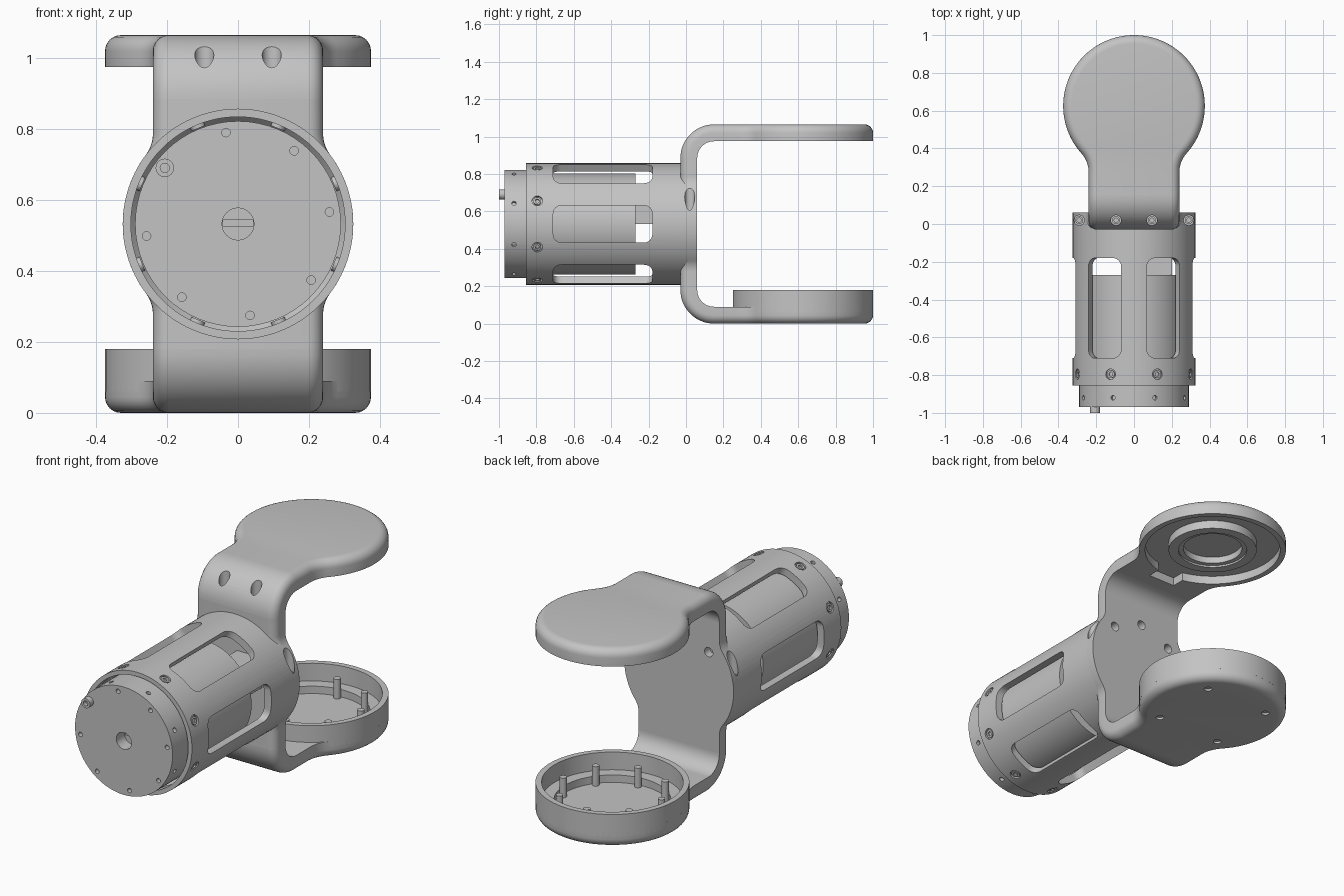
import bpy, bmesh
from math import sin, cos, pi, sqrt, atan2, radians
from mathutils import Matrix, Vector

cube = bpy.data.objects.get("Cube")
if cube:
    bpy.data.objects.remove(cube, do_unlink=True)

TONE = (0.55, 0.55, 0.55, 1)
grey = bpy.data.materials.new("plain_grey")
grey.use_nodes = True
grey.diffuse_color = TONE
grey.node_tree.nodes["Principled BSDF"].inputs["Base Color"].default_value = TONE

H = 1.065            # full height
C = H / 2            # height of the barrel axis
T, W, R = 0.09, 0.24, 0.045   # strap thickness, half width, edge rounding
POD_Y, POD_R = 0.625, 0.375
BEND_Y, BEND_Z = 0.15, H - 0.18
FLIP = Matrix.Translation((0, 0, H)) @ Matrix.Scale(-1, 4, (0, 0, 1))
FRONT, UP = Vector((0, -1, 0)), Vector((0, 0, 1))
parts = []


def along(loc, axis):
    """Frame at loc whose local z points along axis."""
    return Matrix.Translation(loc) @ Vector(axis).to_track_quat('Z', 'Y').to_matrix().to_4x4()


def radial(deg, y, r):
    """Frame on the barrel pointing outwards, local x along the barrel."""
    a = radians(deg)
    d = Vector((sin(a), 0, cos(a)))
    x = Vector((0, 1, 0))
    m = Matrix((x, d.cross(x), d)).transposed().to_4x4()
    return Matrix.Translation(Vector((0, y, C)) + d * r) @ m


def merge(bm, piece, mat):
    """Place a finished piece into bm."""
    bmesh.ops.transform(piece, matrix=mat, verts=piece.verts)
    me = bpy.data.meshes.new("piece")
    piece.to_mesh(me)
    piece.free()
    bm.from_mesh(me)
    bpy.data.meshes.remove(me)


def lathe(bm, profile, mat, segs=64):
    """Revolve a closed (radius, height) profile about the local z axis."""
    piece = bmesh.new()
    vs = [piece.verts.new((r, 0, h)) for r, h in profile]
    es = [piece.edges.new((a, b)) for a, b in zip(vs, vs[1:] + vs[:1])
          if a.co.x > 0 or b.co.x > 0]
    bmesh.ops.spin(piece, geom=vs + es, axis=UP, cent=(0, 0, 0),
                   dvec=(0, 0, 0), angle=2 * pi, steps=segs)
    bmesh.ops.remove_doubles(piece, verts=piece.verts, dist=1e-5)
    merge(bm, piece, mat)


def rod(bm, r, h0, h1, mat, segs=24):
    lathe(bm, [(0, h0), (r, h0), (r, h1), (0, h1)], mat, segs)


def box(bm, size, mat, rounding=0):
    piece = bmesh.new()
    bmesh.ops.create_cube(piece, size=1, matrix=Matrix.Diagonal((*size, 1)))
    if rounding:
        edges = [e for e in piece.edges if abs(e.verts[0].co.z - e.verts[1].co.z) > 1e-4]
        bmesh.ops.bevel(piece, geom=edges, offset=rounding, segments=6,
                        profile=0.5, affect='EDGES')
    merge(bm, piece, mat)


def loft(rings):
    bm = bmesh.new()
    rows = [[bm.verts.new(p) for p in ring] for ring in rings]
    n = len(rows[0])
    for a, b in zip(rows, rows[1:]):
        for i in range(n):
            bm.faces.new((a[i], a[(i + 1) % n], b[(i + 1) % n], b[i]))
    bm.faces.new(rows[0])
    bm.faces.new(rows[-1][::-1])
    return bm


def make(name, bm):
    bmesh.ops.recalc_face_normals(bm, faces=bm.faces)
    me = bpy.data.meshes.new(name)
    bm.to_mesh(me)
    bm.free()
    me.materials.append(grey)
    ob = bpy.data.objects.new(name, me)
    bpy.context.collection.objects.link(ob)
    return ob


def add(name, bm, cutter=None, mat=Matrix()):
    """Turn a bmesh into an object, optionally cutting another bmesh out of it."""
    bmesh.ops.transform(bm, matrix=mat, verts=bm.verts)
    ob = make(name, bm)
    if cutter:
        tool = make("cutter", cutter)
        tool.hide_render = True
        mod = ob.modifiers.new("cut", 'BOOLEAN')
        mod.operation, mod.solver, mod.object = 'DIFFERENCE', 'EXACT', tool
        mod.use_self = True
        bpy.context.view_layer.update()
        dg = bpy.context.evaluated_depsgraph_get()
        me = bpy.data.meshes.new_from_object(ob.evaluated_get(dg))
        ob.modifiers.clear()
        ob.data = me
        bpy.data.objects.remove(tool, do_unlink=True)
    parts.append(ob)


def neck(radius, fillet, centre, d, start, end, steps=28):
    """Half outline: straight strap, concave fillet, then round head, inset by d."""
    dx = W + fillet
    yc = centre - sqrt((radius + fillet) ** 2 - dx ** 2)
    a = atan2(centre - yc, -dx)
    pts = [(W - d, start)]
    for i in range(9):
        t = pi + (a - pi) * i / 8
        pts.append((dx + (fillet + d) * cos(t), yc + (fillet + d) * sin(t)))
    for i in range(1, steps + 1):
        t = (a - pi) + (end - a + pi) * i / steps
        pts.append(((radius - d) * cos(t), centre + (radius - d) * sin(t)))
    return pts


# strap layers: height through the thickness and edge inset
LAYERS = [(0, 0)] + [(T - R + R * sin(i * pi / 12), R - R * cos(i * pi / 12)) for i in range(7)]


def pod():
    rings = []
    for h, d in LAYERS:
        q = neck(POD_R, 0.15, POD_Y, d, BEND_Y, pi / 2)
        q += [(-x, y) for x, y in q[-2::-1]]
        rings.append([(x, y, H - T + h) for x, y in q])
    return loft(rings)


def bend():
    section = [(W - d, T + h) for h, d in LAYERS]
    section += [(-x, r) for x, r in section[::-1]]
    angles = [i * pi / 32 for i in range(17)]
    return loft([[(x, BEND_Y - r * sin(t), BEND_Z + r * cos(t)) for x, r in section]
                 for t in angles])


def back_holes():
    """Three screw holes in the back face and two upright ones at the sides."""
    bm = bmesh.new()
    for a in (-45, 0, 45):
        p = Vector((0.25 * sin(radians(a)), 0.015, C + 0.25 * cos(radians(a))))
        rod(bm, 0.025, 0, 0.1, along(p, -FRONT))
    for x in (-0.29, 0.29):
        rod(bm, 0.027, 0.58, 0.85, along((x, 0.02, 0), UP))
    return bm


# back plate joining both straps
rings = []
for h, d in LAYERS:
    q = neck(0.325, 0.1, 0, d, C - BEND_Z, 0, 12)
    q += [(x, -y) for x, y in q[-2::-1]]
    q += [(-x, y) for x, y in q[::-1]]
    rings.append([(x, 0.06 - h, C + y) for x, y in q])
add("back_plate", loft(rings), back_holes())

# bends, the upper one with two upright screw holes
cut = bmesh.new()
for x in (-0.095, 0.095):
    rod(cut, 0.027, 0.91, 1.2, along((x, 0.02, 0), UP))
add("upper_bend", bend(), cut)
add("lower_bend", bend(), mat=FLIP)

# upper pod with a hollow underside, wiring channel and bearing ring
POD = Matrix.Translation((0, POD_Y, 0))
cut = bmesh.new()
rod(cut, 0.345, 0.9, 1.02, POD, 96)
box(cut, (0.16, 0.2, 0.12), Matrix.Translation((0, 0.32, 0.96)))
add("upper_pod", pod(), cut)
bm = bmesh.new()
lathe(bm, [(0.15, 1.03), (0.15, 0.985), (0.175, 0.985), (0.175, 0.975),
           (0.225, 0.975), (0.225, 1.03)], POD)
add("bearing_ring", bm)

# lower pod: floor, cup wall, ledge and pegs
cut = bmesh.new()
rod(cut, 0.345, 0.045, 0.3, POD, 96)
for i in range(4):
    a = radians(45 + 90 * i)
    rod(cut, 0.02, -0.1, 0.012, POD @ Matrix.Translation((0.27 * cos(a), 0.27 * sin(a), 0)), 16)
add("lower_pod", pod(), cut, FLIP)
bm = bmesh.new()
lathe(bm, [(0.345, 0.06), (0.375, 0.06), (0.375, 0.18), (0.345, 0.18)], POD, 96)
add("cup_wall", bm)
bm = bmesh.new()
lathe(bm, [(0.285, 0.04), (0.348, 0.04), (0.348, 0.085), (0.285, 0.085)], POD)
add("cup_ledge", bm)
bm = bmesh.new()
for i in range(8):
    a = radians(7.5 + 45 * i)
    rod(bm, 0.018, 0.04, 0.15, POD @ Matrix.Translation((0.27 * cos(a), 0.27 * sin(a), 0)), 16)
add("cup_pegs", bm)

# barrel housing with six windows and a ring of screw holes
AXIS = along((0, 0, C), FRONT)
bm = bmesh.new()
lathe(bm, [(0, -0.06), (0.325, -0.06), (0.325, 0.855), (0.302, 0.855), (0.302, 0.8),
           (0.285, 0.78), (0.285, 0.08), (0, 0.08)], AXIS, 96)
cut = back_holes()
for i in range(6):
    box(cut, (0.53, 0.2, 0.2), radial(30 + 60 * i, -0.445, 0.3), 0.045)
for i in range(8):
    rod(cut, 0.028, -0.012, 0.1, radial(22.5 + 45 * i, -0.795, 0.325))
add("barrel", bm, cut)

# front cap with its holes
bm = bmesh.new()
rod(bm, 0.29, 0.79, 0.97, AXIS, 64)
cut = bmesh.new()
rod(cut, 0.045, 0.9, 1.1, AXIS, 32)
box(cut, (0.084, 0.06, 0.016), Matrix.Translation((0, -0.89, C + 0.003)))
for i in range(8):
    a = radians(7.5 + 45 * i)
    rod(cut, 0.012, 0.945, 1.1, along((0.26 * cos(a), 0, C + 0.26 * sin(a)), FRONT)
        @ Matrix.Identity(4), 16)
    rod(cut, 0.012, -0.02, 0.1, radial(22.5 + 45 * i, -0.92, 0.29), 16)
add("front_cap", bm, cut)

# inner motor and circuit block
bm = bmesh.new()
rod(bm, 0.27, 0.27, 0.8, AXIS, 64)
add("motor", bm)
bm = bmesh.new()
box(bm, (0.15, 0.2, 0.16), Matrix.Translation((0.125, -0.18, C + 0.08)))
add("circuit_block", bm)

# socket screws
SCREW = [(0, -0.03), (0.021, -0.03), (0.021, 0), (0.011, 0), (0.011, -0.012), (0, -0.012)]
bm = bmesh.new()
for i in range(8):
    lathe(bm, SCREW, radial(22.5 + 45 * i, -0.795, 0.322), 18)
for x, z in ((0.095, 0.93), (0.29, 0.6)):
    for s in (-1, 1):
        lathe(bm, SCREW, along((s * x, 0.02, z), UP), 18)
add("socket_screws", bm)

# locating pin on the front cap
a = radians(142.5)
bm = bmesh.new()
lathe(bm, [(0, 0.94), (0.026, 0.94), (0.026, 1), (0.013, 1), (0.013, 0.98), (0, 0.98)],
      along((0.26 * cos(a), 0, C + 0.26 * sin(a)), FRONT), 24)
add("locating_pin", bm)

# smooth shading with crisp edges
bpy.ops.object.select_all(action='DESELECT')
for ob in parts:
    ob.select_set(True)
bpy.context.view_layer.objects.active = parts[0]
bpy.ops.object.shade_smooth_by_angle(angle=radians(35))
